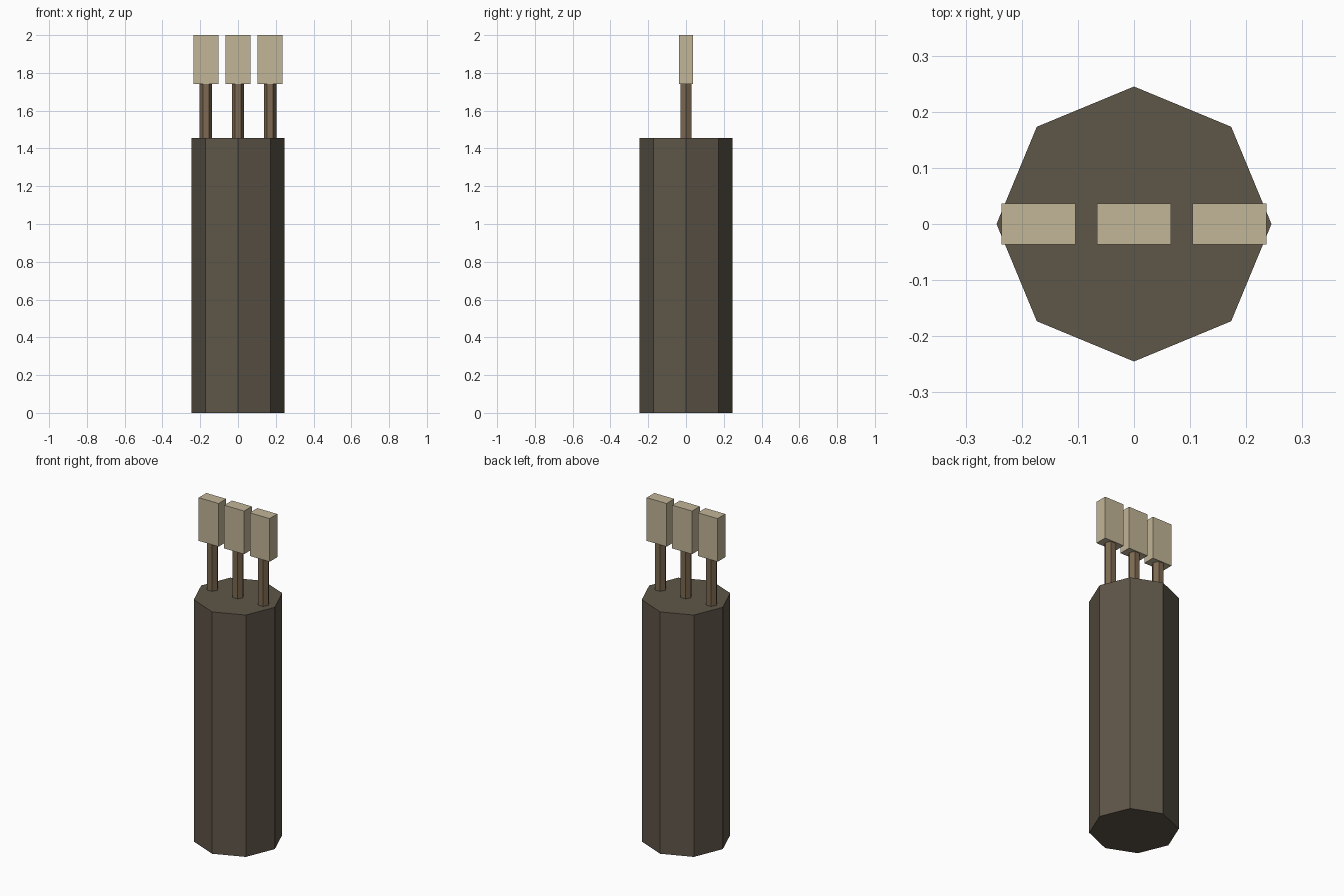
import bpy
from math import pi

cube = bpy.data.objects.get("Cube")
if cube:
    bpy.data.objects.remove(cube, do_unlink=True)


def make_material(name, colour):
    mat = bpy.data.materials.new(name)
    mat.use_nodes = True
    mat.diffuse_color = (*colour, 1)
    mat.node_tree.nodes["Principled BSDF"].inputs["Base Color"].default_value = (*colour, 1)
    return mat


def finish(name, mat):
    obj = bpy.context.object
    obj.name = name
    obj.data.materials.append(mat)
    return obj


def prism(name, sides, radius, bottom, top, x, turn, mat):
    bpy.ops.mesh.primitive_cylinder_add(
        vertices=sides, radius=radius, depth=top - bottom,
        location=(x, 0, (bottom + top) / 2), rotation=(0, 0, turn))
    return finish(name, mat)


def box(name, size, location, mat):
    bpy.ops.mesh.primitive_cube_add(size=1, location=location)
    obj = finish(name, mat)
    obj.scale = size
    bpy.ops.object.transform_apply(location=False, rotation=False, scale=True)
    return obj


dark_brown = make_material("dark brown", (0.112, 0.092, 0.065))
wood_brown = make_material("wood brown", (0.205, 0.141, 0.082))
pale_tan = make_material("pale tan", (0.54, 0.462, 0.31))

BODY_TOP = 1.455
BLOCK_BOTTOM = 1.74
BLOCK_TOP = 2.0

# Eight-sided body with corners on the axes
prism("body", 8, 0.245, 0, BODY_TOP, 0, 0, dark_brown)

# Row of three six-sided stems, each carrying a flat block
for side, x in (("right", -0.17), ("middle", 0), ("left", 0.17)):
    prism(side + "_stem", 6, 0.033, BODY_TOP, BLOCK_BOTTOM, x, pi / 2, wood_brown)
    box(side + "_block", (0.132, 0.073, BLOCK_TOP - BLOCK_BOTTOM),
        (x, 0, (BLOCK_BOTTOM + BLOCK_TOP) / 2), pale_tan)
